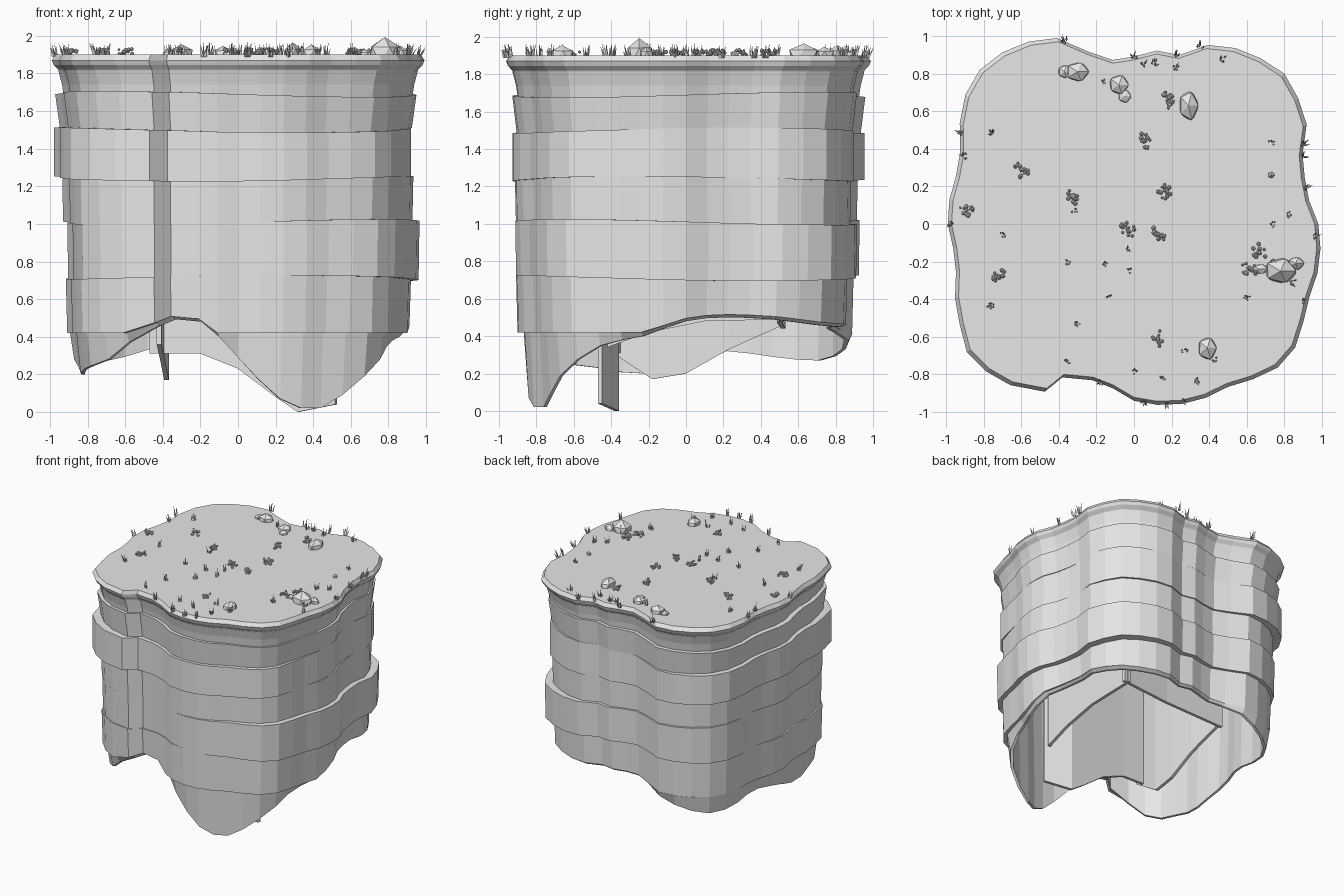
import bpy
import bmesh
import math
import random
from mathutils import Vector, Matrix

random.seed(4)
default_cube = bpy.data.objects.get("Cube")
if default_cube:
    bpy.data.objects.remove(default_cube, do_unlink=True)

# Single stone colour
stone = bpy.data.materials.new("stone_grey")
stone.use_nodes = True
GREY = (0.8, 0.8, 0.8, 1)
stone.diffuse_color = GREY
stone.node_tree.nodes["Principled BSDF"].inputs["Base Color"].default_value = GREY

# Outline radius and hem height around the island, in hundredths, counter-clockwise from +x
RADII = [98, 94, 94, 97, 106, 110, 113, 111, 108, 103, 93, 93,
         89, 88, 95, 107, 112, 115, 116, 113, 107, 100, 98, 99,
         99, 97, 98, 103, 107, 112, 111, 108, 101, 90, 86, 88,
         94, 97, 99, 100, 100, 104, 108, 108, 104, 101, 101, 100]
HEM = [48, 50, 49, 46, 45, 45, 45, 42, 33, 27, 29, 32,
       28, 20, 23, 28, 46, 48, 29, 7, 2, 19, 35, 40]
COUNT = len(RADII)
JOG = {32: 242, 33: 245}  # sharp step in the front edge, in degrees
GROUND = 1.9


def angle(i):
    return math.radians(JOG.get(i, 360 * i / COUNT))


def hem(i):
    a, b, c, d = [HEM[(i // 2 + k) % len(HEM)] for k in (-1, 0, 1, 2)]
    return (b if i % 2 == 0 else (9 * (b + c) - a - d) / 16) / 100


def finish(name, bm):
    bmesh.ops.recalc_face_normals(bm, faces=bm.faces)
    mesh = bpy.data.meshes.new(name)
    bm.to_mesh(mesh)
    bm.free()
    mesh.materials.append(stone)
    obj = bpy.data.objects.new(name, mesh)
    bpy.context.collection.objects.link(obj)
    return obj


def loft(name, rings, closed):
    """Loft rings of (scale, height) rules; closed loops the section, otherwise ends are capped."""
    bm = bmesh.new()
    loops = []
    for scale, height in rings:
        loop = []
        for i, r in enumerate(RADII):
            s = r / 100 * scale(i)
            loop.append(bm.verts.new((s * math.cos(angle(i)), s * math.sin(angle(i)), height(i))))
        loops.append(loop)
    pairs = list(zip(loops, loops[1:]))
    if closed:
        pairs.append((loops[-1], loops[0]))
    for low, high in pairs:
        for i in range(COUNT):
            j = (i + 1) % COUNT
            bm.faces.new((low[i], low[j], high[j], high[i]))
    if not closed:
        for loop in (loops[0], loops[-1]):
            hub = bm.verts.new((0, 0, loop[0].co.z))
            for i in range(COUNT):
                bm.faces.new((loop[i], loop[(i + 1) % COUNT], hub))
    return finish(name, bm)


def flat(value):
    return lambda i: value


def wave(value, phase, size=0.015):
    return lambda i: value + size * math.sin(2 * angle(i) + phase)


def lean(value, bulge, direction, corner=0):
    """Push the ring toward one direction, and its four corners in or out."""
    return lambda i: (value + bulge * math.cos(angle(i) - direction)
                      + corner * math.sin(2 * angle(i)) ** 2)


# Ground slab with a rounded lip
loft("ground_slab", [(flat(0.955), flat(1.8)), (flat(0.965), flat(1.82)), (flat(0.99), flat(1.845)),
                     (flat(1), flat(1.87)), (flat(0.98), flat(GROUND))], False)

# Flared collar beneath the slab
loft("cliff_collar", [(flat(0.965), flat(1.815)), (flat(0.945), flat(1.74)), (flat(0.93), flat(1.64)),
                      (flat(0.87), flat(1.64)), (flat(0.87), flat(1.815))], True)

# Stacked cliff bands: top, bottom, top scale, bottom scale, bulge, bulge direction, corner push
BANDS = [(1.69, 1.5, 0.97, 0.945, 0.012, 3, -0.012),
         (1.5, 1.24, 0.957, 0.957, 0.033, 3.5, 0.012),
         (1.24, 1.01, 0.942, 0.937, 0.01, 4.5, -0.01),
         (1.01, 0.71, 0.945, 0.94, 0.028, 0, 0.01)]
for n, (top, bottom, wide, narrow, bulge, direction, corner) in enumerate(BANDS):
    upper, lower = wave(top, n), wave(bottom, n + 1)
    loft(f"cliff_band_{n + 1}", [(lean(wide, bulge, direction, corner), upper),
                                 (lean(narrow, bulge, direction, corner), lower),
                                 (flat(0.87), lower), (flat(0.87), upper)], True)


# Lowest band, with a ledge stepping in to the ragged hem
def ledge(i):
    return max(0.42, hem(i) + 0.015)


FRONT = -math.pi / 2
loft("cliff_hem", [(lean(0.925, 0.02, FRONT), wave(0.72, len(BANDS))),
                   (lean(0.917, 0.02, FRONT), ledge), (flat(0.902), ledge),
                   (flat(0.88), hem), (flat(0.86), hem),
                   (flat(0.87), wave(0.72, len(BANDS)))], True)


# Four walls forming a square shaft inside the hollow underside
def inner_wall(name, path):
    bm = bmesh.new()
    columns = [[bm.verts.new((x, y, z)), bm.verts.new((x, y, 1.8))] for x, y, z in path]
    for a, b in zip(columns, columns[1:]):
        bm.faces.new((a[0], b[0], b[1], a[1]))
    thick = finish(name, bm).modifiers.new("thickness", "SOLIDIFY")
    thick.thickness = 0.025
    thick.offset = 0


inner_wall("front_inner_wall", [(-0.47, -0.36, 0.31), (-0.2, -0.37, 0.31), (0, -0.37, 0.23),
                                (0.2, -0.37, 0.08), (0.32, -0.37, 0), (0.52, -0.46, 0.04)])
inner_wall("right_inner_wall", [(-0.42, -0.46, 0.36), (-0.4, -0.33, 0.27), (-0.38, -0.18, 0.17),
                                (-0.38, 0, 0.2), (-0.39, 0.23, 0.33), (-0.42, 0.52, 0.46)])
inner_wall("left_inner_wall", [(0.5, -0.42, 0.34), (0.5, -0.2, 0.42), (0.5, 0.1, 0.48), (0.5, 0.54, 0.49)])
inner_wall("back_inner_wall", [(0.54, 0.52, 0.49), (0.1, 0.5, 0.47), (-0.44, 0.52, 0.44)])


# Faceted stones
def add_stone(bm, x, y, rx, ry, rz, z=GROUND):
    verts = bmesh.ops.create_icosphere(bm, subdivisions=1, radius=1)["verts"]
    place = Matrix.Translation((x, y, z)) @ Matrix.Diagonal((rx, ry, rz, 1))
    for v in verts:
        v.co = place @ (v.co * random.uniform(0.9, 1))


BOULDERS = [(-30, 81, 7, 6, 6), (-37, 81, 4, 4, 3), (-8, 74, 6, 6, 5), (-5, 68, 4, 4, 3),
            (29, 63, 6, 9, 7), (78, -25, 10, 8, 10), (86, -21, 5, 4, 5), (67, -24, 5, 3, 3),
            (39, -66, 6, 7, 6), (73, 26, 2, 2, 3)]
bm = bmesh.new()
for row in BOULDERS:
    add_stone(bm, *[value / 100 for value in row])
finish("boulders", bm)

# Small heaps of pebbles
HEAPS = [(18, 66), (5, 44), (-60, 29), (-32, 15), (17, 17), (-3, -3), (13, -5),
         (-72, -28), (13, -61), (66, -15), (61, -24), (-89, 7)]
bm = bmesh.new()
for x, y in HEAPS:
    for k in range(15):
        a, d = random.uniform(0, math.tau), random.uniform(0, 0.045)
        size = random.uniform(0.008, 0.014)
        add_stone(bm, x / 100 + d * math.cos(a), y / 100 + d * math.sin(a),
                  size, size, size, GROUND + random.uniform(0.003, 0.03))
finish("pebble_heaps", bm)

# Grass tufts of thin tapering blades
TUFTS = [(-37, 97), (0, 89), (22, 90), (35, 94), (5, 85), (11, 85), (22, 83), (47, 87),
         (-92, 48), (-75, 48), (-90, 36), (73, 43), (90, 42), (90, 36), (91, 19), (82, 5),
         (74, 0), (96, -6), (-97, 0), (-70, -6), (-32, 7), (-35, -20), (-15, -21), (-3, -13),
         (-2, -25), (-13, -39), (-30, -53), (-75, -43), (74, -20), (84, -31), (60, -39), (90, -41),
         (27, -67), (33, -83), (15, -82), (0, -78), (-18, -84), (-35, -73), (5, -95), (17, -96),
         (27, -94), (43, -72), (-16, 76)]
bm = bmesh.new()
for x, y in TUFTS:
    centre = Vector((x / 100, y / 100, GROUND - 0.012))
    outward = Vector((x, y, 0)) / 100
    push = 0.03 if outward.length > 0.85 else 0
    for k in range(7):
        a = random.uniform(0, math.tau)
        spread = Vector((math.cos(a), math.sin(a), 0))
        foot = centre + spread * random.uniform(0.003, 0.014)
        tip = foot + spread * 0.01 + outward * push * random.random()
        tip.z += random.uniform(0.035, 0.08)
        base = [bm.verts.new(foot + Vector((math.cos(a + t), math.sin(a + t), 0)) * 0.007)
                for t in (0, math.tau / 3, -math.tau / 3)]
        point = bm.verts.new(tip)
        for p, q in zip(base, base[1:] + base[:1]):
            bm.faces.new((p, q, point))
        bm.faces.new(base)
finish("grass_tufts", bm)
